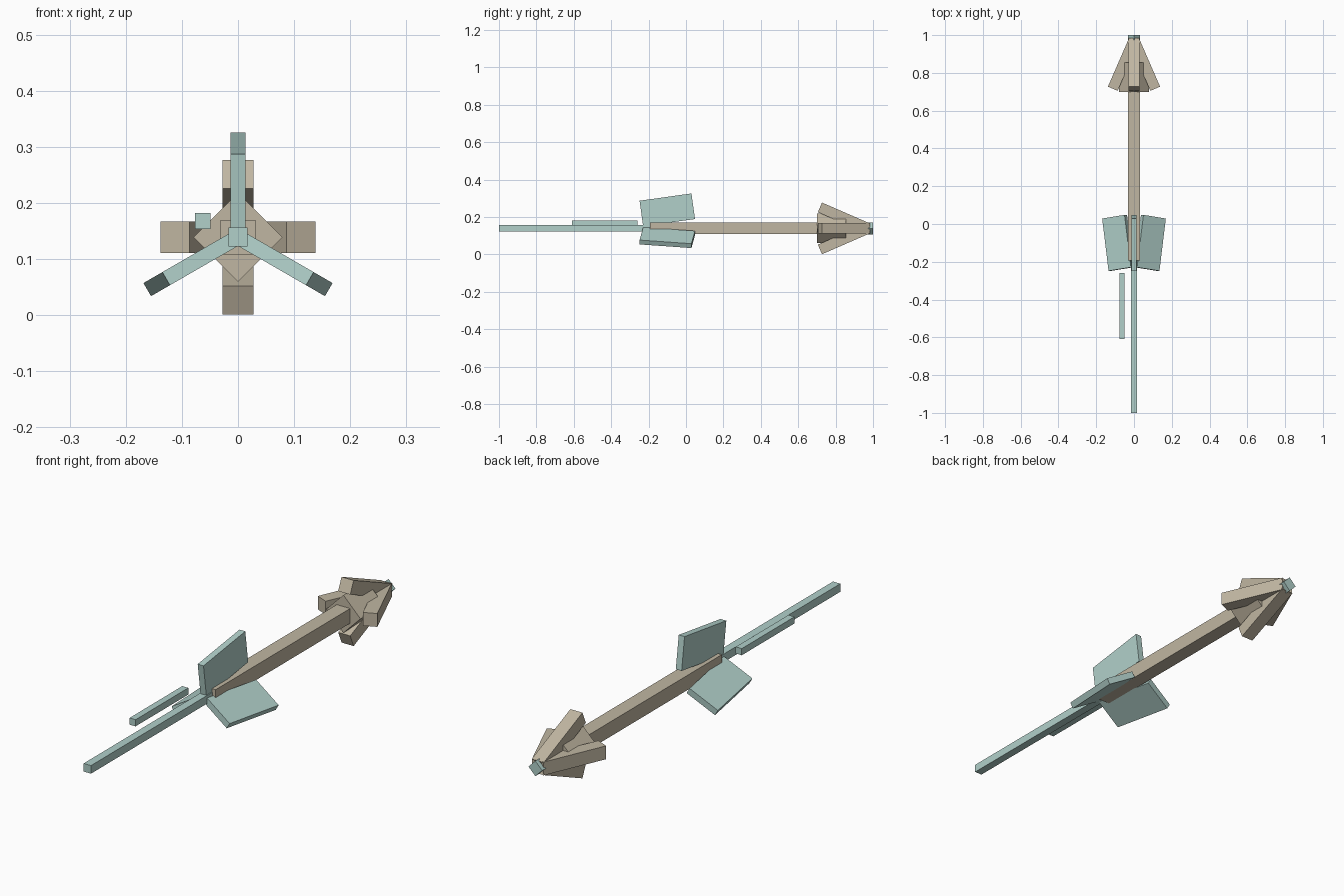
import bpy
from math import radians
from mathutils import Matrix, Vector

cube = bpy.data.objects.get("Cube")
if cube:
    bpy.data.objects.remove(cube)

AXIS_Z = 0.139  # height of the shaft's centre line


def make_material(name, colour):
    mat = bpy.data.materials.new(name)
    mat.use_nodes = True
    mat.diffuse_color = colour
    for node in mat.node_tree.nodes:
        if node.type == "BSDF_PRINCIPLED":
            node.inputs["Base Color"].default_value = colour
    return mat


teal = make_material("pale teal", (0.44, 0.63, 0.59, 1))
tan = make_material("sandy tan", (0.53, 0.47, 0.36, 1))


def box(name, size, centre, mat, tilt=0, roll=0):
    """Box tilted in its side plane, then rolled about the shaft's axis."""
    bpy.ops.mesh.primitive_cube_add(size=1)
    obj = bpy.context.object
    obj.name = name
    obj.data.materials.append(mat)
    obj.data.transform(
        Matrix.Translation((0, 0, AXIS_Z))
        @ Matrix.Rotation(radians(roll), 4, "Y")
        @ Matrix.Translation(Vector(centre))
        @ Matrix.Rotation(radians(tilt), 4, "X")
        @ Matrix.Diagonal((*size, 1)))
    return obj


def rod(name, width, y0, y1, mat, x=0, z=0, roll=0):
    return box(name, (width, y1 - y0, width), (x, (y0 + y1) / 2, z), mat, roll=roll)


# Shaft, thin front rod and the small side rod
rod("shaft", 0.062, -0.193, 0.75, tan)
rod("front_rod", 0.034, -1, -0.15, teal)
rod("side_rod", 0.028, -0.61, -0.26, teal, x=-0.063, z=0.029)

# Three fins around the shaft
for i, side in enumerate(("top", "left", "right")):
    box(f"{side}_fin", (0.027, 0.28, 0.138), (0, -0.1, 0.099), teal,
        tilt=8, roll=120 * i)

# Head: diamond collar, four swept blades and the tip
rod("head_collar", 0.112, 0.7, 0.855, tan, roll=45)
for i, side in enumerate(("top", "left", "bottom", "right")):
    box(f"{side}_blade", (0.056, 0.28, 0.056), (0, 0.8445, 0.0565), tan,
        tilt=-23.5, roll=90 * i)
rod("tip", 0.045, 0.94, 1, teal, roll=45)
